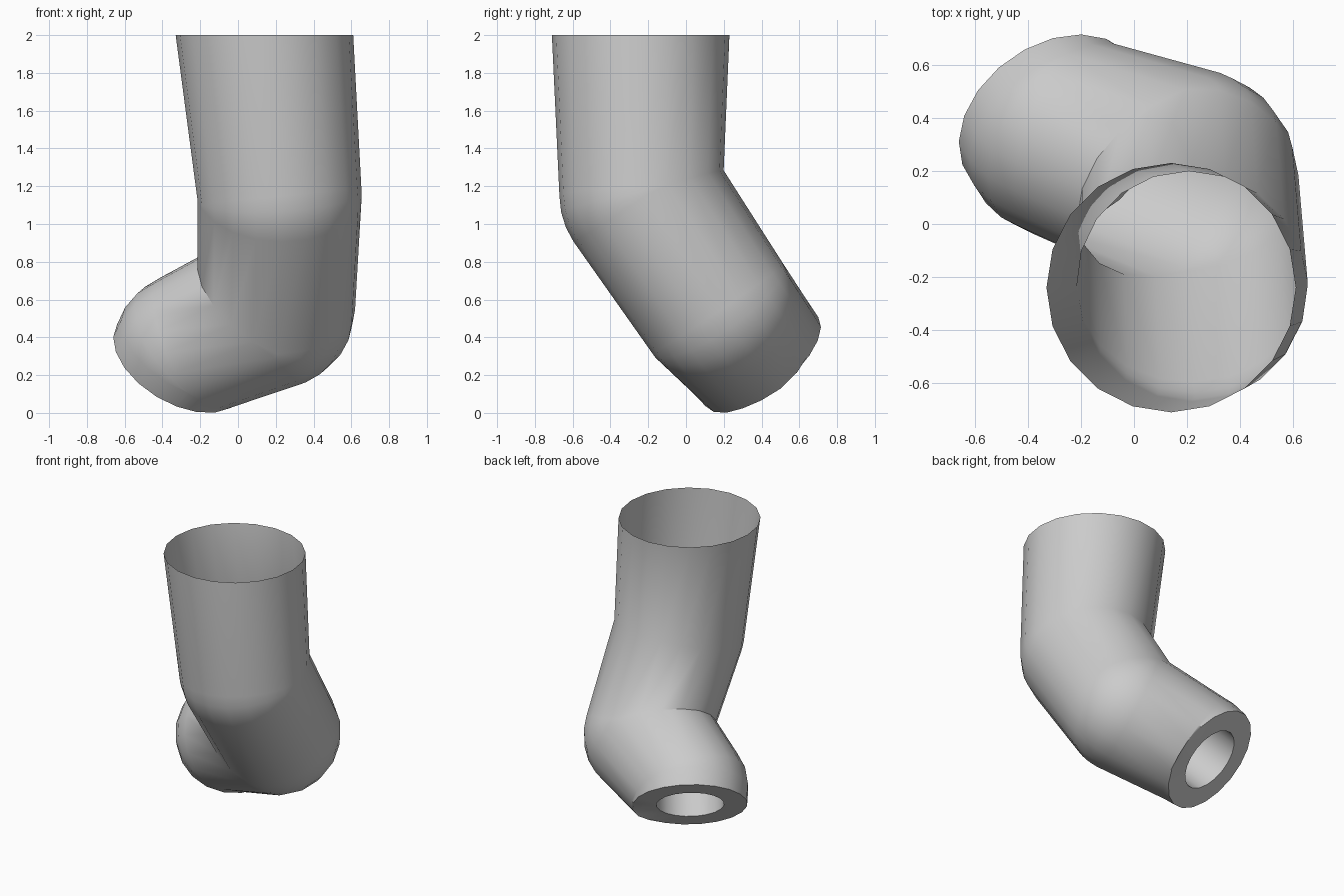
import bpy, bmesh, math
from mathutils import Vector, Matrix

if "Cube" in bpy.data.objects:
    bpy.data.objects.remove(bpy.data.objects["Cube"])

SIDES = 20
TOP = Vector((0.14, -0.24, 2.0))
CUFF = Vector((-0.316, 0.403, 0.27))
CUFF_DIR = Vector((-0.42, 0.57, -0.70)).normalized()
# bend centre, radius, number of fan steps
BENDS = [(Vector((0.22, -0.235, 1.15)), 0.435, 3),
         (Vector((0.20, 0.17, 0.55)), 0.42, 4),
         (CUFF - CUFF_DIR * 0.12, 0.39, 2)]

# ring directions, carried along the path
dirs = [Vector((math.sin(2 * math.pi * i / SIDES), math.cos(2 * math.pi * i / SIDES), 0))
        for i in range(SIDES)]
rings = [[TOP + e * 0.47 for e in dirs]]


def turn_dirs(d0, d1):
    q = d0.rotation_difference(d1)
    return [q @ e for e in dirs]


def add_bend(centre, radius, steps, d0, d1):
    """Rounded outside, sharp mitred inside."""
    axis = d0.cross(d1).normalized()
    theta = d0.angle(d1)
    out = axis.cross(d0).normalized()
    if out.dot(d1) > 0:
        out = -out
    for k in range(steps + 1):
        rot = Matrix.Rotation(theta * k / steps, 3, axis)
        mitre = Matrix.Rotation(theta / 2, 3, axis) @ out / math.cos(theta / 2)
        ring = []
        for e in dirs:
            o, w = e.dot(out), e.dot(axis)
            side = rot @ out if o > 0 else mitre
            ring.append(centre + (side * o + axis * w) * radius)
        rings.append(ring)


# sleeve path: shoulder, elbow, wrist
down = Vector((0, 0, -1))
points = [TOP] + [b[0] for b in BENDS]
heads = [(points[i + 1] - points[i]).normalized() for i in range(3)] + [CUFF_DIR]
dirs = turn_dirs(down, heads[0])
for i, (c, r, n) in enumerate(BENDS):
    add_bend(c, r, n, heads[i], heads[i + 1])
    dirs = turn_dirs(heads[i], heads[i + 1])

# cuff rim, end face and socket
for depth, r in ((0, 0.38), (0, 0.225), (0.35, 0.225)):
    rings.append([CUFF - CUFF_DIR * depth + e * r for e in dirs])

bm = bmesh.new()
loops = [[bm.verts.new(p) for p in ring] for ring in rings]
for a, b in zip(loops, loops[1:]):
    for i in range(SIDES):
        j = (i + 1) % SIDES
        bm.faces.new((a[i], a[j], b[j], b[i]))
bm.faces.new(loops[-1])
bmesh.ops.remove_doubles(bm, verts=bm.verts, dist=0.0005)
bmesh.ops.recalc_face_normals(bm, faces=bm.faces)
mesh = bpy.data.meshes.new("bent_arm")
bm.to_mesh(mesh)
bm.free()
arm = bpy.data.objects.new("bent_arm", mesh)
bpy.context.collection.objects.link(arm)
bpy.context.view_layer.objects.active = arm
arm.select_set(True)
bpy.ops.object.shade_smooth_by_angle(angle=math.radians(35))
